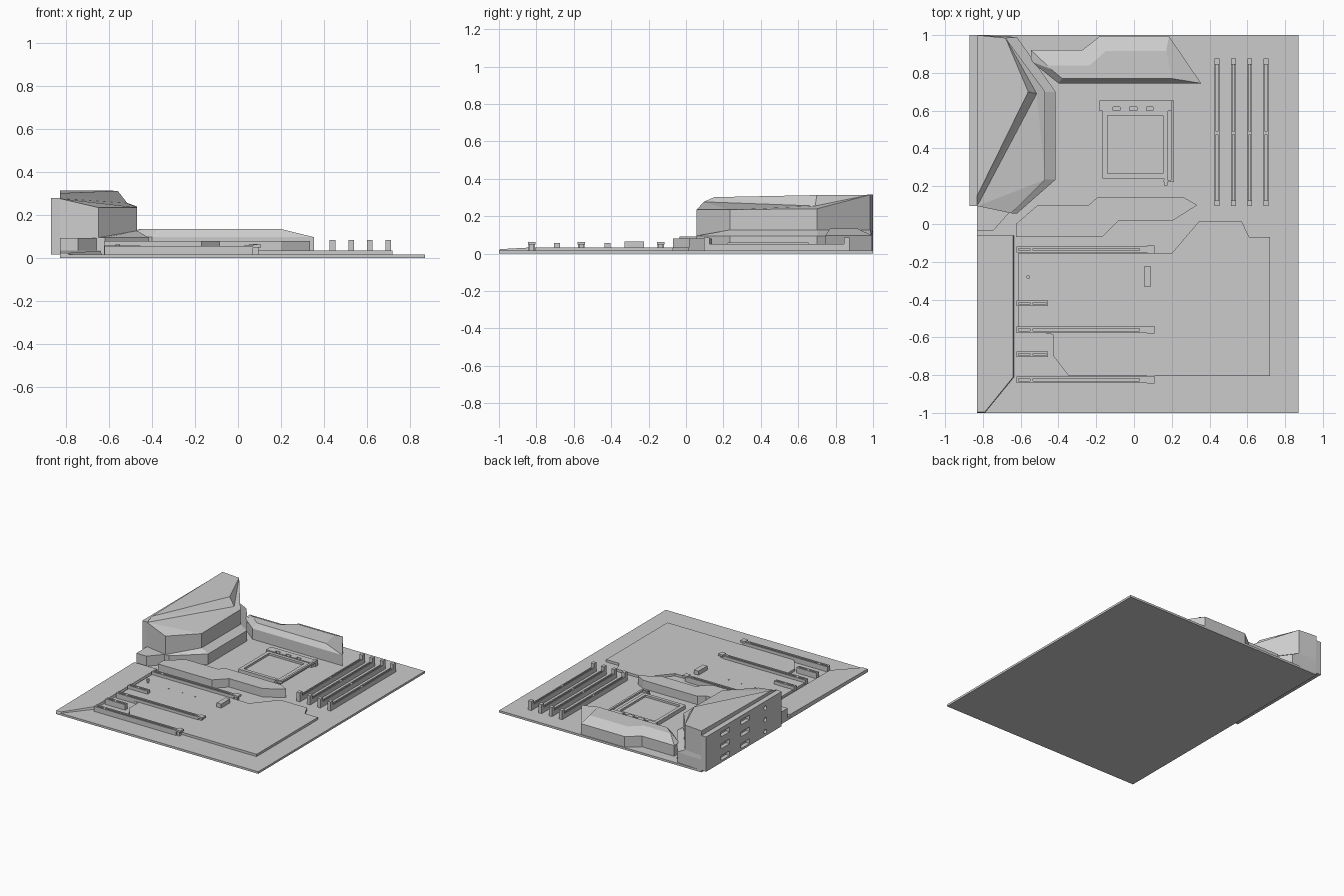
import bpy, bmesh, math
from mathutils import Matrix, Vector

if "Cube" in bpy.data.objects:
    bpy.data.objects.remove(bpy.data.objects["Cube"])


def finish(name, bm):
    bmesh.ops.recalc_face_normals(bm, faces=bm.faces)
    me = bpy.data.meshes.new(name)
    bm.to_mesh(me)
    bm.free()
    ob = bpy.data.objects.new(name, me)
    bpy.context.collection.objects.link(ob)
    return ob


def loft(name, rings):
    """Closed solid through rings of (x, y, z) points."""
    bm = bmesh.new()
    vs = [[bm.verts.new(p) for p in r] for r in rings]
    n = len(vs[0])
    for a, b in zip(vs, vs[1:]):
        for i in range(n):
            j = (i + 1) % n
            bm.faces.new((a[i], a[j], b[j], b[i]))
    bm.faces.new(vs[0])
    bm.faces.new(vs[-1])
    return finish(name, bm)


def prism(name, pts, z0, z1):
    return loft(name, [[(x, y, z) for x, y in pts] for z in (z0, z1)])


def add_box(bm, x0, x1, y0, y1, z0, z1):
    m = Matrix.Translation(((x0 + x1) / 2, (y0 + y1) / 2, (z0 + z1) / 2))
    bmesh.ops.create_cube(bm, size=1, matrix=m @ Matrix.Diagonal((x1 - x0, y1 - y0, z1 - z0, 1)))


def boxes(name, items):
    bm = bmesh.new()
    for b in items:
        add_box(bm, *b)
    return finish(name, bm)


def frame(x0, x1, y0, y1, z0, z1, w):
    """Four bars around a rectangle."""
    return [(x0, x1, y0, y0 + w, z0, z1), (x0, x1, y1 - w, y1, z0, z1),
            (x0, x0 + w, y0 + w, y1 - w, z0, z1), (x1 - w, x1, y0 + w, y1 - w, z0, z1)]


# Circuit board
T = 0.016
boxes("board", [(-.83, .87, -1, 1, 0, T)])

# Rear port cover: heatsink base, then faceted shroud
outer = [(-.83, .095), (-.62, .055), (-.415, .235), (-.415, .70), (-.62, .99), (-.83, 1)]
inner = [(-.83, .095, .095), (-.65, .057, .095), (-.47, .235, .127),
         (-.47, .70, .127), (-.68, .985, .127), (-.83, 1, .127)]
loft("port_heatsink", [[(x, y, T) for x, y in outer], [(x, y, .095) for x, y in outer], inner])

bm = bmesh.new()
low = [bm.verts.new(p) for p in inner]
heights = (.277, .235, .235, .24, .315, .315)
top = [bm.verts.new((p[0], p[1], h)) for p, h in zip(inner, heights)]
A, B, C, D, E, F = top
R = bm.verts.new((-.56, .70, .313))
S = bm.verts.new((-.83, .15, .302))
M = bm.verts.new((-.515, .69, .255))
for i in range(5):
    bm.faces.new((low[i], low[i + 1], top[i + 1], top[i]))
bm.faces.new((low[5], low[0], A, S, F))
for f in ((F, E, R, S), (S, R, M), (S, M, A), (E, D, M), (E, M, R),
          (M, D, C), (A, M, C), (A, C, B), low):
    bm.faces.new(f)
finish("port_shroud", bm)

# Rear port plate with cut openings
plate = boxes("port_plate", [(-.87, -.825, .095, 1, T, .28)])
bm = bmesh.new()
for z in (.05, .14, .23):
    for y in (.53, .77):
        add_box(bm, -.9, -.84, y - .05, y + .05, z - .018, z + .018)
    bmesh.ops.create_cone(bm, cap_ends=True, segments=12, radius1=.016, radius2=.016, depth=.06,
                          matrix=Matrix.Translation((-.87, .29, z)) @ Matrix.Rotation(math.pi / 2, 4, 'Y'))
cutter = finish("port_cutter", bm)
cutter.hide_render = True
mod = plate.modifiers.new("openings", 'BOOLEAN')
mod.operation = 'DIFFERENCE'
mod.object = cutter
mod.solver = 'EXACT'
bpy.context.view_layer.objects.active = plate
bpy.ops.object.modifier_apply(modifier=mod.name)
bpy.data.objects.remove(cutter)

# Small connector block beside the cover
prism("audio_block", [(-.83, .1), (-.83, -.035), (-.745, -.035), (-.66, .06), (-.66, .1)], T, .093)

# Upper heatsink with sloped crown
o = [(-.545, .92), (-.275, .92), (-.18, .995), (.185, .995), (.355, .745), (-.40, .745), (-.545, .86)]
c = [(-.46, .84), (-.235, .84), (-.15, .915), (.17, .915), (.20, .77), (-.38, .77), (-.44, .82)]
loft("upper_heatsink", [[(x, y, T) for x, y in o], [(x, y, .097) for x, y in o],
                        [(x, y, .135) for x, y in c]])

# Middle heatsink
prism("middle_heatsink", [(-.625, -.07), (-.625, 0), (-.51, .10), (-.24, .10), (-.195, .14), (.265, .14),
                          (.335, .10), (.2, .015), (-.085, .015), (-.17, -.07)], T, .08)

# Lower armour plates
P = .034
prism("main_armour", [(-.615, -.155), (.2, -.155), (.345, .015), (.57, .015), (.61, -.07), (.72, -.07),
                      (.72, -.805), (-.345, -.805), (-.43, -.695), (-.43, -.585), (-.615, -.55)], T, P)
loft("side_armour", [[(-.83, -1, T), (-.79, -1, T), (-.635, -.81, T), (-.635, -.06, T), (-.83, -.06, T)],
                     [(-.83, -.995, P - .01), (-.79, -.995, P - .01), (-.64, -.81, P),
                      (-.64, -.06, P), (-.83, -.06, P)]])

# Expansion slots: hollow rails, key bridge and end latch
for i, y in enumerate((-.135, -.56, -.825)):
    parts = frame(-.622, .07, y - .017, y + .017, T, .055, .011)
    parts += [(-.62, .07, y - .01, y + .01, T, .035), (-.55, -.535, y - .01, y + .01, T, .055),
              (.03, .085, y - .008, y + .008, T, .06), (.07, .108, y - .02, y + .02, .048, .062),
              (.075, .095, y - .012, y + .012, T, .05)]
    boxes(f"long_slot_{i + 1}", parts)
for i, y in enumerate((-.42, -.69)):
    parts = frame(-.622, -.455, y - .015, y + .015, T, .058, .01)
    parts += [(-.62, -.46, y - .01, y + .01, T, .035), (-.55, -.535, y - .01, y + .01, T, .058)]
    boxes(f"short_slot_{i + 1}", parts)

# Drive connector and standoffs on the armour
boxes("drive_connector", [(.052, .09, -.33, -.225, T, .065)])
bm = bmesh.new()
for x, r, h in ((-.56, .01, .064), (-.385, .005, .038), (-.27, .005, .038), (-.163, .005, .038)):
    bmesh.ops.create_cone(bm, cap_ends=True, segments=12, radius1=r * .6, radius2=r, depth=h - T,
                          matrix=Matrix.Translation((x, -.28, (h + T) / 2)))
finish("standoffs", bm)

# Memory slots with raised end latches
for i in range(4):
    x = .44 + .0865 * i
    parts = frame(x - .013, x + .013, .11, .86, T, .052, .008)
    parts += [(x - .01, x + .01, .11, .86, T, .03), (x - .01, x + .01, .475, .49, T, .052),
              (x - .013, x + .013, .095, .125, T, .085), (x - .013, x + .013, .845, .875, T, .085)]
    boxes(f"memory_slot_{i + 1}", parts)

# Processor socket: frame, recessed bed, notched hinge and lever
parts = frame(-.167, .18, .242, .60, T, .045, .026)
parts += [(-.15, .16, .26, .59, T, .03)]
boxes("socket_frame", parts)
parts = [(-.182, .20, .62, .655, T, .052)]
parts += [(x, x + w, .597, .62, T, .052) for x, w in ((-.182, .07), (-.075, .05), (.015, .05), (.10, .10))]
boxes("socket_hinge", parts)
boxes("socket_lever", [(.197, .213, .225, .655, .045, .06), (.155, .213, .222, .234, .04, .056),
                       (.16, .178, .205, .24, T, .05), (.197, .213, .625, .655, T, .05)])
